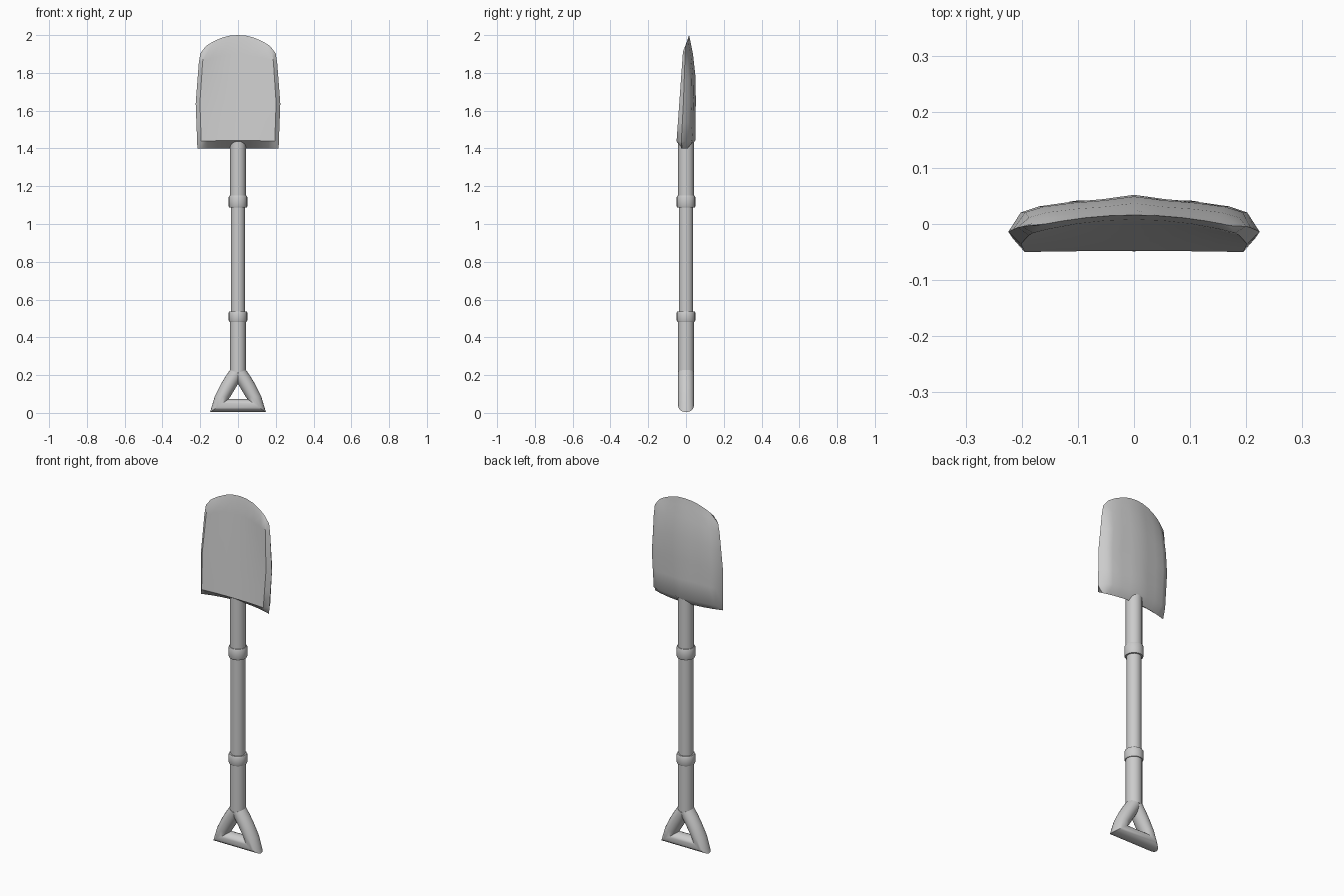
import bpy, bmesh, math
from mathutils import Vector

if "Cube" in bpy.data.objects:
    bpy.data.objects.remove(bpy.data.objects["Cube"])


def finish(name, bm, angle=40):
    bmesh.ops.recalc_face_normals(bm, faces=bm.faces)
    me = bpy.data.meshes.new(name)
    bm.to_mesh(me)
    bm.free()
    ob = bpy.data.objects.new(name, me)
    bpy.context.collection.objects.link(ob)
    bpy.ops.object.select_all(action='DESELECT')
    ob.select_set(True)
    bpy.context.view_layer.objects.active = ob
    bpy.ops.object.shade_smooth_by_angle(angle=math.radians(angle))
    return ob


def tube(name, rings, n=20, closed=False):
    """Skin rings of (centre, axis a, axis b)."""
    bm = bmesh.new()
    loops = []
    for c, a, b in rings:
        loops.append([bm.verts.new(c + a * math.cos(2 * math.pi * i / n) + b * math.sin(2 * math.pi * i / n))
                      for i in range(n)])
    pairs = list(zip(loops, loops[1:]))
    if closed:
        pairs.append((loops[-1], loops[0]))
    else:
        bm.faces.new(loops[0])
        bm.faces.new(loops[-1])
    for p, q in pairs:
        for i in range(n):
            j = (i + 1) % n
            bm.faces.new((p[i], p[j], q[j], q[i]))
    return finish(name, bm)


def lathe(name, profile, closed=False):
    return tube(name, [(Vector((0, 0, z)), Vector((r, 0, 0)), Vector((0, r, 0))) for r, z in profile],
                closed=closed)


def interp(table, t):
    for (t0, a), (t1, b) in zip(table, table[1:]):
        if t <= t1:
            return a + (b - a) * (t - t0) / (t1 - t0)
    return table[-1][1]


# Shaft in three sections, and the two collars
lathe("lower_shaft", [(0.042, 0.215), (0.042, 0.51)])
lathe("middle_shaft", [(0.038, 0.51), (0.038, 1.12)])
lathe("upper_shaft", [(0.042, 1.12), (0.042, 1.445)])
for name, z0, z1 in (("lower_collar", 0.482, 0.537), ("upper_collar", 1.088, 1.15)):
    lathe(name, [(0.037, z0), (0.046, z0), (0.049, z0 + 0.006), (0.049, z1 - 0.006), (0.046, z1), (0.037, z1)],
          closed=True)

# Grip: one mitred tube down one leg, across the bar and up the other leg
half = [((0.042, 0.228), (-0.03, 0.2)), ((0.066, 0.193), (-0.003, 0.158)), ((0.09, 0.153), (0.017, 0.125)),
        ((0.122, 0.09), (0.042, 0.083)), ((0.148, 0.004), (0.05, 0.073))]
half += [((-o[0], o[1]), (-i[0], i[1])) for o, i in reversed(half)]
rings = []
for o, i in half:
    o, i = Vector((o[0], 0, o[1])), Vector((i[0], 0, i[1]))
    rings.append(((o + i) / 2, (o - i) / 2, Vector((0, 0.042, 0))))
tube("grip", rings)

# Blade: front and back grids that share a thin rim
us = [-1, -0.9, -0.75, -0.5, -0.25, 0, 0.25, 0.5, 0.75, 0.9, 1]
vs = [0, 0.07, 0.25, 0.44, 0.65, 0.83, 0.93, 1]
width = [(0, 0.215), (0.44, 0.224), (0.83, 0.208), (0.93, 0.2), (1, 0.172)]
top = [(0, 2.0), (0.25, 1.997), (0.5, 1.986), (0.75, 1.967), (0.9, 1.952), (1, 1.94)]
crown = [(0, 0.04), (0.07, 0.05), (0.44, 0.052), (0.65, 0.049), (0.83, 0.037), (1, 0.017)]
rim_edge = [(0, -0.027), (0.44, -0.014), (1, -0.003)]
arch = [(0, 0), (0.25, 0.25), (0.5, 0.4), (0.75, 0.65), (0.9, 1)]


def blade_point(u, v, side):
    a = abs(u)
    x = u * interp(width, v)
    z = 1.4 + v * (interp(top, a) - 1.4)
    if a == 1 or v in (0, 1):
        mid = 0.01 + 0.006 * v
        y = mid + (interp(rim_edge, v) - mid) * a ** 2
    elif side == "front":
        t = (v - 0.07) / 0.86
        centre, edge = -0.048 + 0.056 * t, -0.05 + 0.034 * t
        y = centre + (edge - centre) * (a / 0.9) ** 2
    else:
        y = interp(crown, v) - 0.038 * interp(arch, a) * (1 - 0.4 * v)
    return (x, y, z)


bm = bmesh.new()
for side in ("front", "back"):
    grid = [[bm.verts.new(blade_point(u, v, side)) for u in us] for v in vs]
    for r, s in zip(grid, grid[1:]):
        for k in range(len(us) - 1):
            bm.faces.new((r[k], r[k + 1], s[k + 1], s[k]))
bmesh.ops.remove_doubles(bm, verts=bm.verts, dist=0.0005)
finish("blade", bm, 45)
